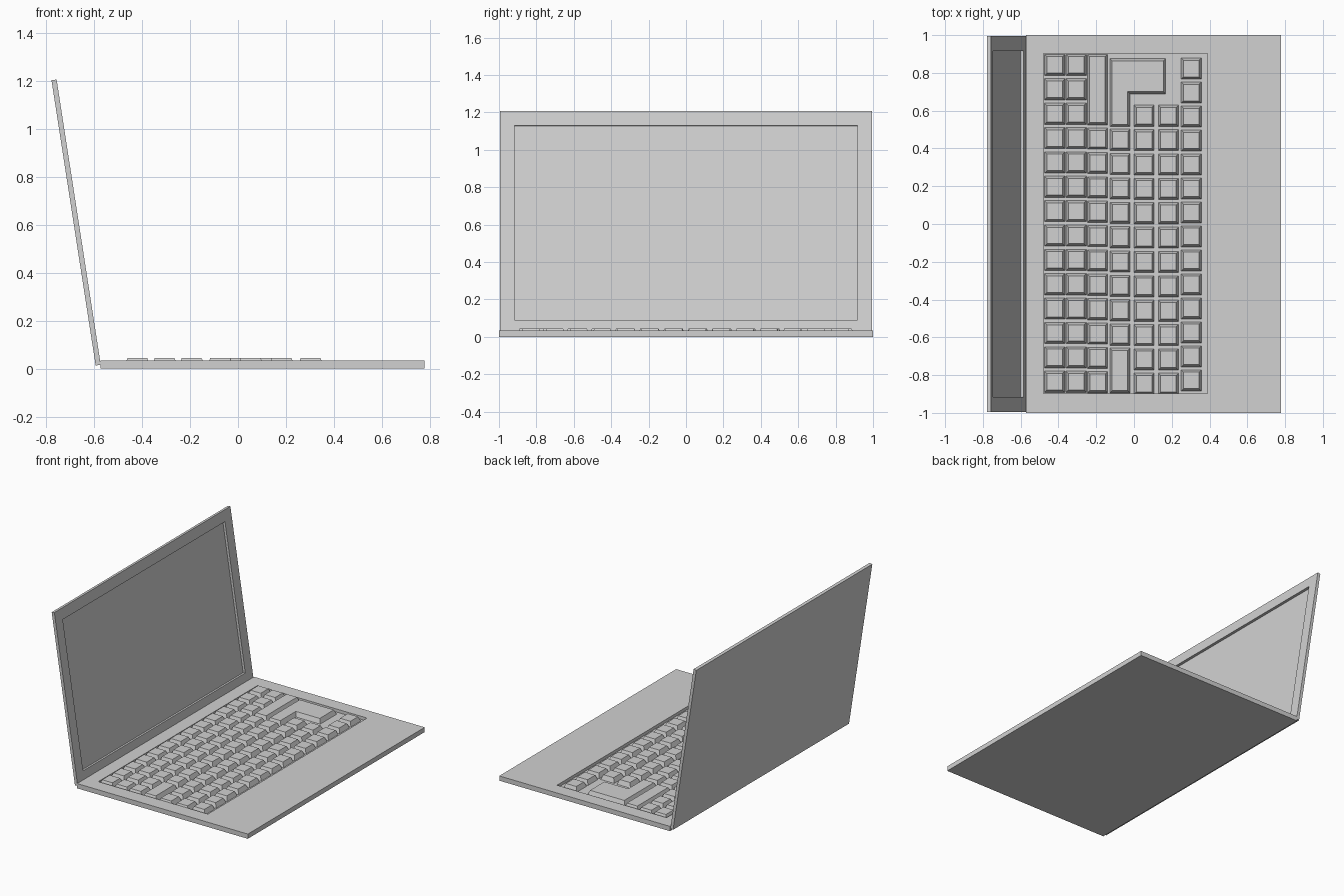
import bpy
import math

cube = bpy.data.objects.get("Cube")
if cube:
    bpy.data.objects.remove(cube, do_unlink=True)

grey = bpy.data.materials.new("light_grey")
grey.use_nodes = True
grey.diffuse_color = (0.64, 0.64, 0.64, 1)
grey.node_tree.nodes["Principled BSDF"].inputs["Base Color"].default_value = grey.diffuse_color


def rect(x0, x1, y0, y1):
    return [(x0, y0), (x1, y0), (x1, y1), (x0, y1)]


def inset(outline, d):
    """Shrink a counter-clockwise right-angled outline by d."""
    result = []
    for i, (x, y) in enumerate(outline):
        px, py = outline[i - 1]
        nx, ny = outline[(i + 1) % len(outline)]
        sign = lambda v: (v > 1e-6) - (v < -1e-6)
        dx = -sign(y - py) - sign(ny - y)
        dy = sign(x - px) + sign(nx - x)
        result.append((x + dx * d, y + dy * d))
    return result


def loft(name, rings):
    """Join stacked (outline, height) rings into a closed solid."""
    n = len(rings[0][0])
    verts = [(x, y, z) for outline, z in rings for x, y in outline]
    faces = [tuple(reversed(range(n))), tuple(range(len(verts) - n, len(verts)))]
    for r in range(len(rings) - 1):
        for i in range(n):
            j = (i + 1) % n
            a, b = r * n, (r + 1) * n
            faces.append((a + i, a + j, b + j, b + i))
    mesh = bpy.data.meshes.new(name)
    mesh.from_pydata(verts, [], faces)
    mesh.materials.append(grey)
    obj = bpy.data.objects.new(name, mesh)
    bpy.context.collection.objects.link(obj)
    return obj


def tray(name, outer, inner, height, floor):
    return loft(name, [(outer, 0), (outer, height), (inner, height), (inner, floor)])


FLOOR, KEY_TOP, TAPER = 0.012, 0.045, 0.0125
KEY_W, KEY_L, PITCH = 0.107, 0.112, 0.129


def key(name, outline):
    return loft(name, [(outline, FLOOR), (inset(outline, TAPER), KEY_TOP)])


# Base with sunken keyboard well
tray("base", rect(-0.573, 0.778, -1, 1), rect(-0.478, 0.39, -0.897, 0.902), 0.034, FLOOR)

# Leaning lid with sunken screen
lid = tray("screen_lid", rect(-1.2045, 0, -0.995, 0.995),
           rect(-1.127, -0.075, -0.917, 0.917), 0.0215, 0.004)
lid.rotation_euler.y = math.radians(81.2)
lid.location = (-0.594, 0, 0.013)

# Keyboard rows: centre x, first key y, key count, pitch
rows = [(-0.42, 0.842, 14, PITCH), (-0.306, 0.842, 14, PITCH),
        (-0.193, 0.452, 11, PITCH), (-0.074, 0.446, 9, PITCH),
        (0.053, 0.573, 12, PITCH), (0.182, 0.573, 12, PITCH),
        (0.303, 0.823, 14, 0.127)]
for r, (cx, start, count, pitch) in enumerate(rows, 1):
    for k in range(count):
        cy = start - k * pitch
        key(f"key_row{r}_{k + 1}", rect(cx - KEY_W / 2, cx + KEY_W / 2,
                                        cy - KEY_L / 2, cy + KEY_L / 2))

# Long keys and the L-shaped key
key("long_key_back", rect(-0.247, -0.14, 0.524, 0.898))
key("long_key_end", rect(-0.128, -0.021, -0.894, -0.657))
key("corner_key", [(-0.128, 0.515), (-0.021, 0.515), (-0.021, 0.689),
                   (0.168, 0.689), (0.168, 0.875), (-0.128, 0.875)])
